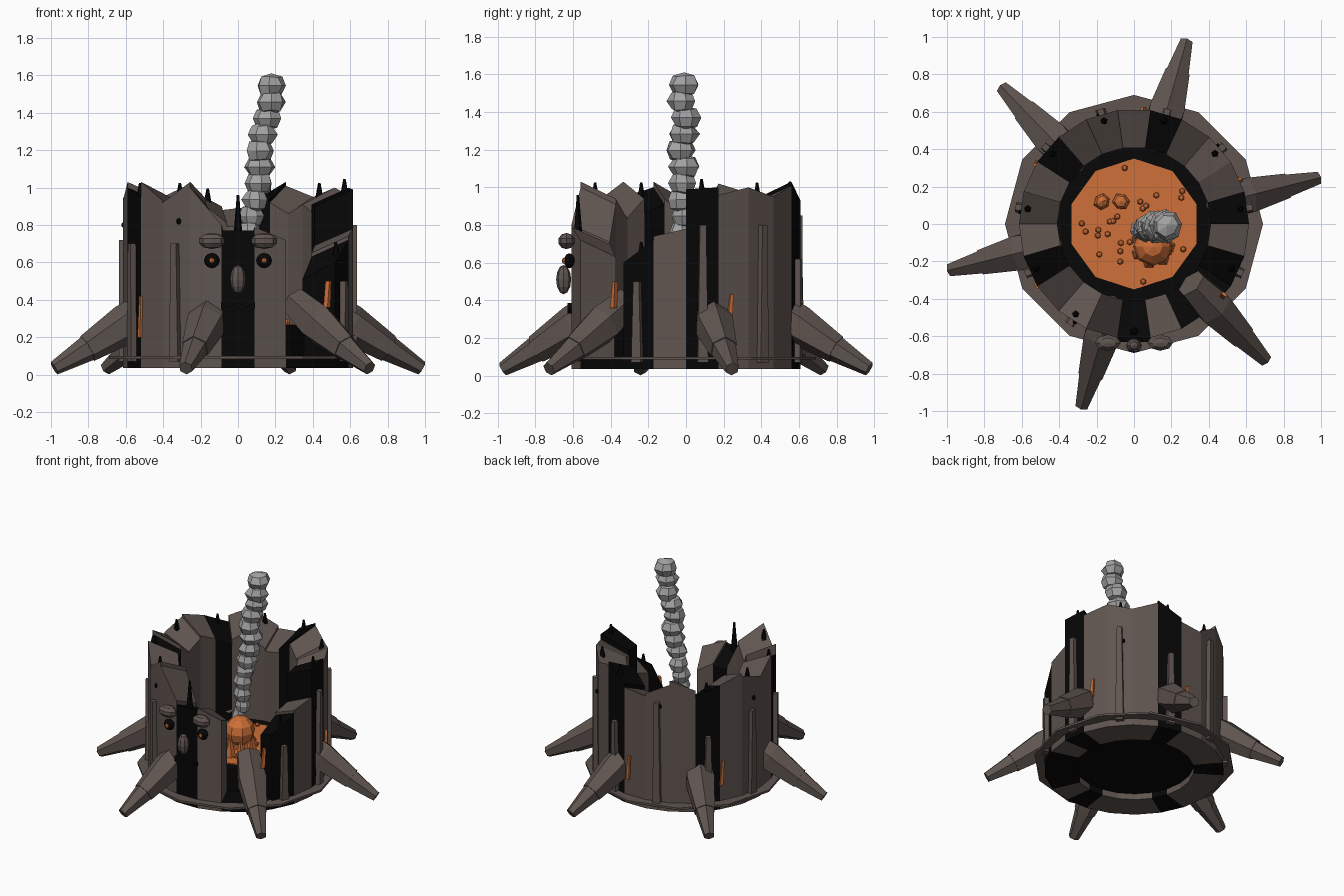
import bpy, bmesh, math, random
from mathutils import Vector, Matrix

if "Cube" in bpy.data.objects:
    bpy.data.objects.remove(bpy.data.objects["Cube"])

random.seed(4)
SECTORS = 22
STEP = 2 * math.pi / SECTORS


def material(name, rgb):
    m = bpy.data.materials.new(name)
    m.diffuse_color = (*rgb, 1)
    m.use_nodes = True
    m.node_tree.nodes["Principled BSDF"].inputs["Base Color"].default_value = m.diffuse_color
    return m


BARK = material("bark_brown", (0.115, 0.09, 0.08))
CHAR = material("char_black", (0.002, 0.002, 0.002))
EMBER = material("ember_orange", (0.62, 0.16, 0.04))
SMOKE = material("smoke_grey", (0.36, 0.36, 0.36))


def finish(bm, name, *mats):
    bmesh.ops.recalc_face_normals(bm, faces=bm.faces)
    me = bpy.data.meshes.new(name)
    bm.to_mesh(me)
    bm.free()
    for m in mats:
        me.materials.append(m)
    ob = bpy.data.objects.new(name, me)
    bpy.context.collection.objects.link(ob)
    return ob


def polar(r, deg, z):
    a = math.radians(deg)
    return Vector((r * math.cos(a), r * math.sin(a), z))


def hull_prism(bm, bottom, top, mat=0):
    """Closed solid between two matching loops."""
    b = [bm.verts.new(p) for p in bottom]
    t = [bm.verts.new(p) for p in top]
    n = len(b)
    faces = [bm.faces.new(b[::-1]), bm.faces.new(t)]
    faces += [bm.faces.new((b[i], b[(i + 1) % n], t[(i + 1) % n], t[i])) for i in range(n)]
    for f in faces:
        f.material_index = mat


def blob(bm, loc, size, seg=8, rings=5, rot=0.0, jitter=0.0):
    mtx = Matrix.Translation(loc) @ Matrix.Rotation(rot, 4, 'Z') @ Matrix.Diagonal((*size, 1))
    res = bmesh.ops.create_uvsphere(bm, u_segments=seg, v_segments=rings, radius=1, matrix=mtx)
    for v in res["verts"]:
        v.co = Vector(loc) + (v.co - Vector(loc)) * random.uniform(1 - jitter, 1 + jitter)


def cone(bm, loc, r, h, seg=5):
    bmesh.ops.create_cone(bm, cap_ends=True, segments=seg, radius1=r, radius2=r * 0.25, depth=h,
                          matrix=Matrix.Translation(Vector(loc) + Vector((0, 0, h / 2))))


# Hollow burnt trunk: 22 staves with jagged tops, every fourth charred, gap at 18 and 19
tops = [(.99, 1.0), (.96, 1.0), (1.0, .95), (.95, 1.01), (1.03, .93), (.9, .88), (.9, .99), (1.02, .95),
        (.9, .97), (.97, 1.02), (1.0, .94), (.93, 1.03), (1.0, .95), (1.03, .93), (.92, 1.03),
        (1.0, .8), (.77, .77), (.79, .72), None, None, (.6, .72), (.74, .78)]
bm = bmesh.new()
for k, hs in enumerate(tops):
    mat = 1 if k % 4 == 0 or hs is None else 0
    hs, drop = (hs, .09) if hs else ((.1, .1), 0)  # low charred sill across the gap
    a0, a1 = math.degrees(k * STEP), math.degrees((k + 1) * STEP)
    loop = [(.615, a0, hs[0]), (.615, a1, hs[1]), (.41, a1, hs[1] - drop), (.41, a0, hs[0] - drop)]
    hull_prism(bm, [polar(r, a, .035) for r, a, z in loop],
               [polar(r, a, z) for r, a, z in loop], mat)
finish(bm, "trunk_wall", BARK, CHAR)

# Thin twelve-sided collar round the foot
bm = bmesh.new()
for i in range(12):
    c = [(.69, i * 30), (.69, i * 30 + 30), (.59, i * 30 + 30), (.59, i * 30)]
    hull_prism(bm, [polar(r, a, .085) for r, a in c], [polar(r, a, .1) for r, a in c])
bmesh.ops.remove_doubles(bm, verts=bm.verts, dist=1e-4)
finish(bm, "base_collar", BARK)

# Charred floor and ember bed
for name, mat, r, z0, z1, n in (("hollow_floor", CHAR, .42, .08, .265, 22),
                                ("ember_bed", EMBER, .35, .25, .272, 10)):
    bm = bmesh.new()
    ring = [18 + i * 360 / n for i in range(n)]
    hull_prism(bm, [polar(r, a, z0) for a in ring], [polar(r, a, z1) for a in ring])
    finish(bm, name, mat)

# Glowing coals
bm = bmesh.new()
blob(bm, (.1, -.12, .44), (.105, .105, .105), 8, 6)
for i in range(7):
    a = i * 360 / 7
    cone(bm, Vector((.1, -.12, .26)) + polar(.085, a, 0), .04, .13)
for x in (-.17, -.07):
    blob(bm, (x, .12, .3), (.045, .045, .045), 6, 4, x * 7, .1)
for i in range(30):
    blob(bm, polar(random.uniform(.08, .32), random.uniform(0, 360), .28), (.017, .017, .017), 6, 4)
finish(bm, "coals", EMBER)

# Smoke column of rough puffs leaning to +x
bm = bmesh.new()
for i in range(13):
    t = i / 12
    x = .03 + .145 * t + .012 * math.sin(i * 1.3)
    y = -.03 + .012 * math.sin(i * 2.1) + .02 * t
    r = .05 + .032 * min(1, t * 1.7)
    blob(bm, (x, y, .5 + 1.045 * t), (r, r, .065), 7, 4, i * .7, .1)
finish(bm, "smoke_column", SMOKE)

# Six splayed roots, each of stepped six-sided segments
path = [(.44, .385, .085), (.62, .27, .108), (.83, .14, .076), (.83, .14, .07), (1.012, .035, .038)]
axis_up = Vector((.5, 0, .87))
for n in range(6):
    bm = bmesh.new()
    turn = Matrix.Rotation(math.radians(14 + 60 * n), 3, 'Z')
    loops = []
    for r, z, rad in path:
        loops.append([bm.verts.new(turn @ (Vector((r, 0, z)) + rad * (
            math.cos(j * math.tau / 6) * axis_up + math.sin(j * math.tau / 6) * Vector((0, 1, 0)))))
            for j in range(6)])
    for a, b in zip(loops, loops[1:]):
        for j in range(6):
            bm.faces.new((a[j], a[(j + 1) % 6], b[(j + 1) % 6], b[j]))
    bm.faces.new(loops[0])
    bm.faces.new(loops[-1])
    finish(bm, f"root_{n + 1}", BARK)


def strip(bm, deg, z0, z1, r, w, d, lean=0.0):
    """Upright tapered strip on the trunk surface."""
    turn = Matrix.Rotation(math.radians(deg), 3, 'Z')

    def box(s, z, off):
        return [turn @ Vector((r + x * d, y * w * s + off, z)) for x, y in ((-1, -1), (1, -1), (1, 1), (-1, 1))]
    hull_prism(bm, box(1, z0, 0), box(.6, z1, lean))


# Bark ribs on every other stave, with thorns on the rim above
ribs, thorns = bmesh.new(), bmesh.new()
for j, top in enumerate((.8, .8, .62, .85, .6, .72, .7, .7, None, None, .5)):
    deg = 8.18 + 32.727 * j
    hs = tops[2 * j]
    if hs:
        cone(thorns, polar(.575, deg, (hs[0] + hs[1]) / 2 - .06), .028, .11 if j != 8 else .25)
    if top:
        strip(ribs, deg, .07, top, .618, .028, .022)
finish(ribs, "bark_ribs", BARK)
for deg, z in ((106, .82), (237, .82), (41, .7), (172, .8)):
    blob(thorns, polar(.612, deg + 2, z), (.016, .016, .018), 5, 3)
finish(thorns, "rim_thorns", CHAR)

# Glowing cracks
bm = bmesh.new()
for deg, z0, z1 in ((22, .3, .43), (85, .22, .4), (148, .22, .4), (212, .2, .42), (321, .36, .5)):
    strip(bm, deg, z0, z1, .612, .013, .014, .012)
finish(bm, "glowing_cracks", EMBER)

# Face: brows, eyes, nose and jagged mouth
brows, eyes, pupils = bmesh.new(), bmesh.new(), bmesh.new()
for s in (-1, 1):
    blob(brows, (s * .14, -.635, .715), (.072, .045, .043), 8, 5)
    blob(eyes, (s * .14, -.62, .61), (.042, .028, .04), 8, 6)
    blob(pupils, (s * .14, -.648, .61), (.016, .012, .016), 6, 4)
finish(brows, "brows", BARK)
finish(eyes, "eyes", CHAR)
finish(pupils, "pupils", EMBER)
bm = bmesh.new()
blob(bm, (0, -.65, .51), (.042, .04, .078), 8, 6)
finish(bm, "nose", BARK)
bm = bmesh.new()
xs = [-.09, -.045, 0, .045, .09]
for i in range(4):
    za, zb = (.37, .345) if i % 2 == 0 else (.345, .37)
    q = [(xs[i], za - .015), (xs[i + 1], zb - .015), (xs[i + 1], zb + .015), (xs[i], za + .015)]
    hull_prism(bm, [(x, -.6, z) for x, z in q], [(x, -.63, z) for x, z in q])
finish(bm, "mouth", CHAR)
